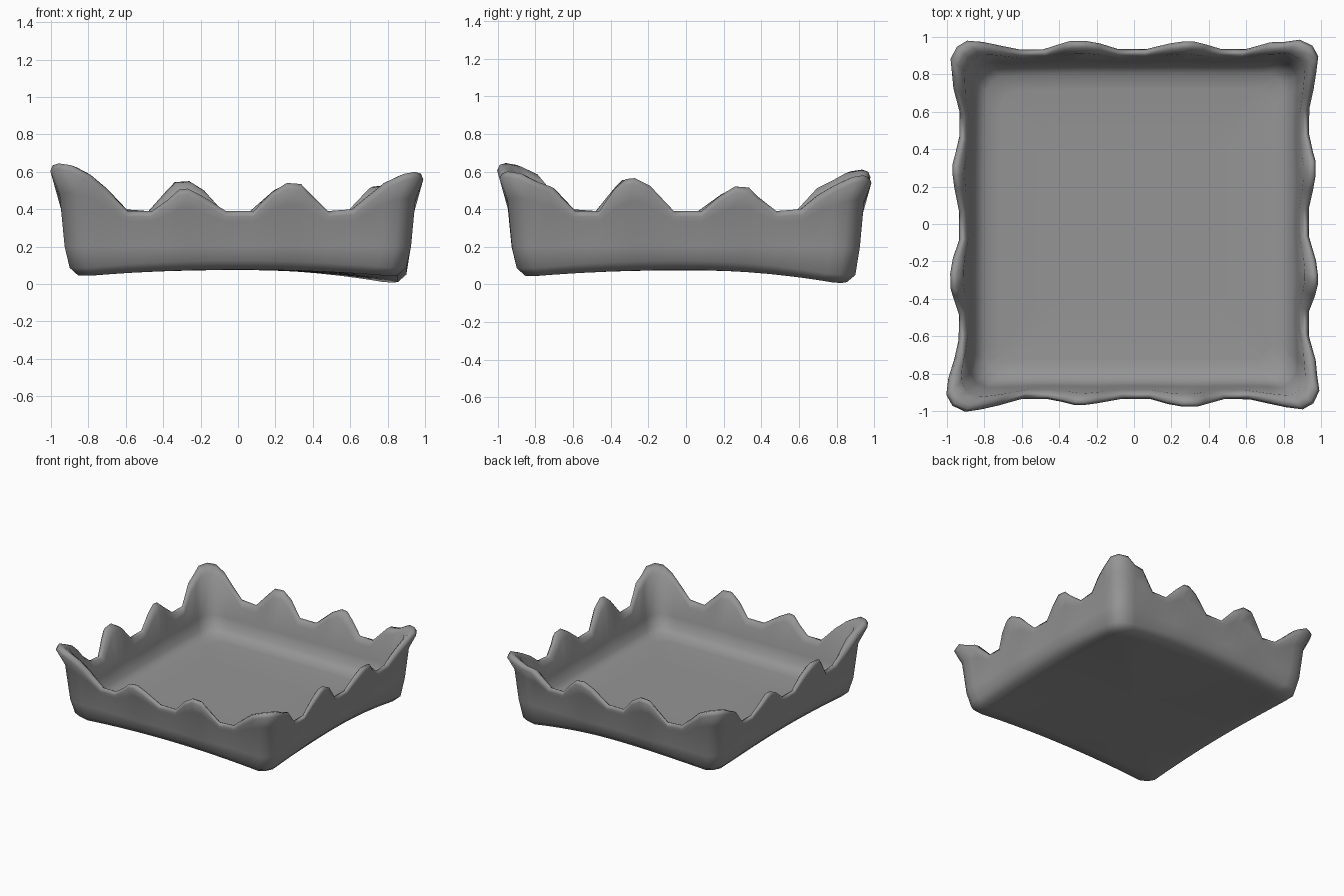
import bpy, bmesh
from math import pi
from mathutils import Matrix, Vector

if "Cube" in bpy.data.objects:
    bpy.data.objects.remove(bpy.data.objects["Cube"])

LOW = 0.39  # rim height in the valleys
# corner heights: front-left, front-right, back-right, back-left
CORNER = [0.645, 0.60, 0.58, 0.61]
# two peaks per side: front, right, back, left
PEAKS = [(0.51, 0.54), (0.565, 0.52), (0.54, 0.55), (0.52, 0.56)]


def side_profile(c0, c1, p0, p1):
    """Rim outline along one side: (position, height)."""
    return [(-0.965, c0), (-0.9, c0 - 0.01), (-0.83, c0 - 0.05), (-0.75, 0.52),
            (-0.64, LOW), (-0.5, LOW), (-0.4, p0 - 0.06), (-0.33, p0 - 0.005),
            (-0.28, p0), (-0.2, p0 - 0.04), (-0.07, LOW), (0.09, LOW),
            (0.19, p1 - 0.05), (0.27, p1), (0.35, p1 - 0.005), (0.4, p1 - 0.05),
            (0.52, LOW), (0.66, LOW + 0.01), (0.75, 0.48), (0.83, c1 - 0.05),
            (0.91, c1 - 0.01)]


# Perimeter of the square with rim heights
perimeter = []
for i in range(4):
    turn = Matrix.Rotation(i * pi / 2, 3, 'Z')
    prof = side_profile(CORNER[i], CORNER[(i + 1) % 4], *PEAKS[i])
    for k, (u, h) in enumerate(prof):
        v = turn @ Vector((u, -0.965 if k == 0 else -1.0, 0))
        perimeter.append((v.x, v.y, h))


def underside(x, y):
    """Sagging base: corners droop, back right the most."""
    z = 0.075 - 0.07 * (x * y) ** 2
    return max(0.0, z - 0.08 * (max(x, 0) * max(y, 0)) ** 2)


# Cross-section: half width, flare, base share, fixed height, rim share
SECTION = [
    (0.40, 0.00, 1, 0.00, 0), (0.76, 0.00, 1, 0.00, 0),
    (0.855, 0.00, 1, 0.002, 0), (0.90, 0.00, 1, 0.05, 0),
    (0.917, 0.01, 0, 0.20, 0), (0.925, 0.03, 0, 0.10, 0.6),
    (0.935, 0.07, 0, -0.03, 1), (0.922, 0.07, 0, 0.00, 1),
    (0.902, 0.06, 0, -0.01, 1), (0.885, 0.04, 0, -0.05, 1),
    (0.865, 0.01, 0, 0.25, 0), (0.845, 0.00, 0, 0.165, 0),
    (0.80, 0.00, 0, 0.13, 0), (0.72, 0.00, 0, 0.12, 0),
    (0.36, 0.00, 0, 0.118, 0)]

# Tray: loft the section around the perimeter
bm = bmesh.new()
rings = []
for w, flare, base, fixed, rim in SECTION:
    ring = []
    for x, y, h in perimeter:
        s = w + flare * (h - LOW) / 0.25
        s *= 1 - 0.02 * (max(-x, 0) * max(y, 0)) ** 4  # tighter back-left corner
        z = base * underside(x * w, y * w) + fixed + rim * h
        ring.append(bm.verts.new((x * s, y * s, z)))
    rings.append(ring)
n = len(perimeter)
for a, b in zip(rings, rings[1:]):
    for j in range(n):
        k = (j + 1) % n
        bm.faces.new((a[j], a[k], b[k], b[j]))

# Close the base and the floor
for ring, z in ((rings[0], 0.075), (rings[-1], 0.118)):
    centre = bm.verts.new((0, 0, z))
    for j in range(n):
        bm.faces.new((ring[j], ring[(j + 1) % n], centre))
bmesh.ops.recalc_face_normals(bm, faces=bm.faces)
for f in bm.faces:
    f.smooth = True

mesh = bpy.data.meshes.new("scalloped_tray")
bm.to_mesh(mesh)
bm.free()
tray = bpy.data.objects.new("scalloped_tray", mesh)
bpy.context.collection.objects.link(tray)

# Dark grey finish
grey = bpy.data.materials.new("dark_grey")
grey.diffuse_color = (0.3, 0.3, 0.3, 1)
grey.use_nodes = True
grey.node_tree.nodes["Principled BSDF"].inputs["Base Color"].default_value = grey.diffuse_color
mesh.materials.append(grey)
